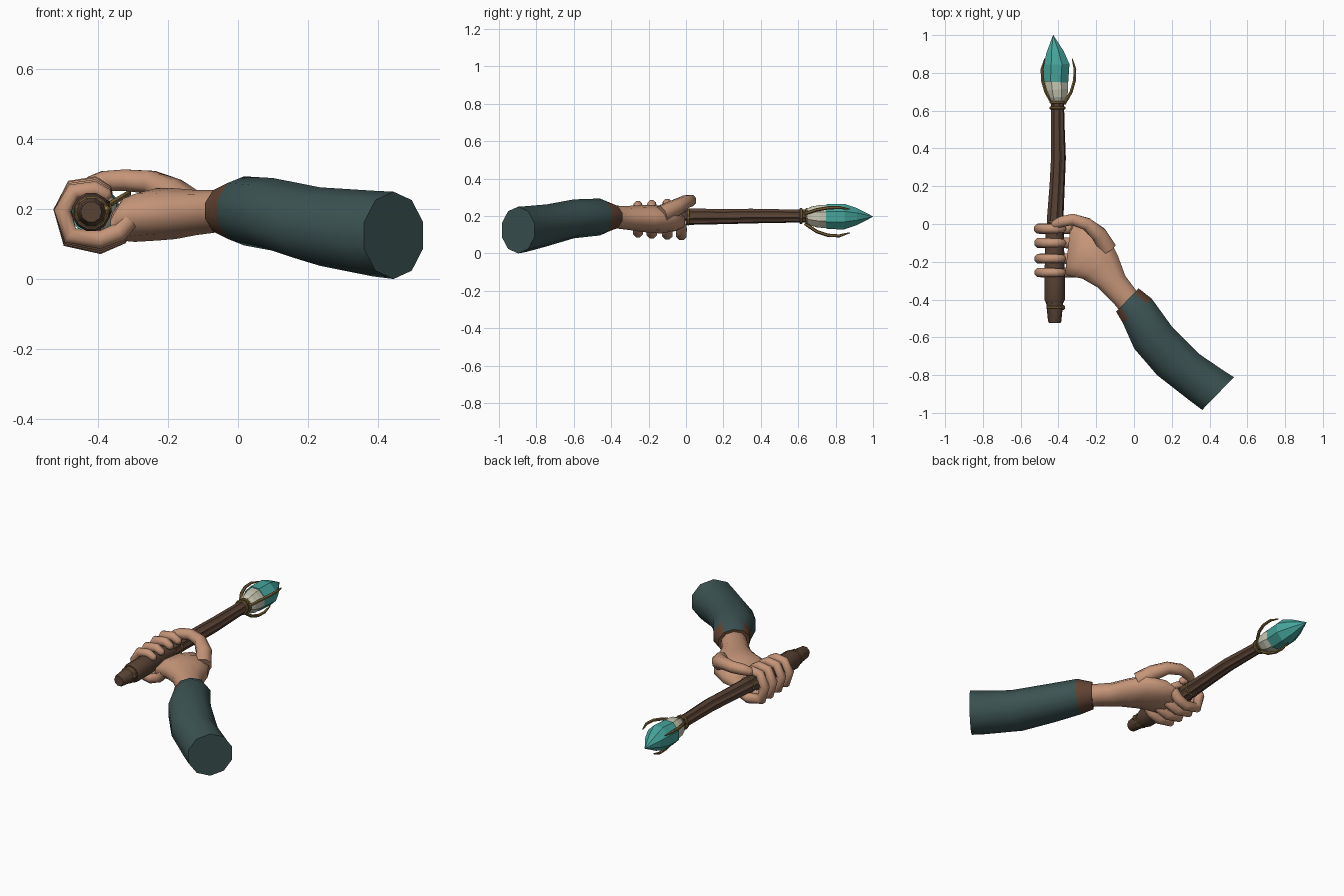
import bpy, bmesh, math
from mathutils import Vector

cube = bpy.data.objects.get("Cube")
if cube:
    bpy.data.objects.remove(cube, do_unlink=True)


def material(name, r, g, b):
    m = bpy.data.materials.new(name)
    m.use_nodes = True
    m.diffuse_color = (r, g, b, 1)
    bsdf = next(n for n in m.node_tree.nodes if n.type == 'BSDF_PRINCIPLED')
    bsdf.inputs["Base Color"].default_value = (r, g, b, 1)
    bsdf.inputs["Roughness"].default_value = 0.8
    return m


SKIN = material("skin", .56, .30, .19)
CLOTH = material("dark teal cloth", .045, .085, .085)
LEATHER = material("brown leather", .12, .055, .032)
WOOD = material("dark wood", .10, .055, .035)
GOLD = material("aged gold", .22, .14, .045)
STONE = material("pale stone", .58, .57, .45)
CRYSTAL = material("teal crystal", .06, .37, .33)


def skin_rings(name, rings, mat, smooth=None):
    """Bridge equal-sized rings of points and cap both ends."""
    bm = bmesh.new()
    loops = [[bm.verts.new(p) for p in ring] for ring in rings]
    n = len(loops[0])
    for a, b in zip(loops, loops[1:]):
        for i in range(n):
            j = (i + 1) % n
            bm.faces.new((a[i], a[j], b[j], b[i]))
    bm.faces.new(loops[0])
    bm.faces.new(loops[-1])
    bmesh.ops.recalc_face_normals(bm, faces=bm.faces)
    me = bpy.data.meshes.new(name)
    bm.to_mesh(me)
    bm.free()
    me.materials.append(mat)
    if smooth:
        me.shade_smooth()
        me.set_sharp_from_angle(angle=math.radians(smooth))
    ob = bpy.data.objects.new(name, me)
    bpy.context.collection.objects.link(ob)
    return ob


def limb(name, sections, n, mat, smooth):
    """Loft through sections: left x, y, right x, y, middle z, half height."""
    rings = []
    for lx, ly, rx, ry, z, h in sections:
        mid = Vector(((lx + rx) / 2, (ly + ry) / 2, z))
        half = Vector(((rx - lx) / 2, (ry - ly) / 2, 0))
        angles = [math.tau * (i + .5) / n for i in range(n)]
        rings.append([mid + half * math.cos(t) * 1.04 + Vector((0, 0, h * 1.04 * math.sin(t)))
                      for t in angles])
    return skin_rings(name, rings, mat, smooth)


def sweep(name, path, radii, n, mat, ref, smooth=None, flute=0):
    """Tube along a path, optionally with fluted sides."""
    pts = [Vector(p) for p in path]
    rings = []
    for k, p in enumerate(pts):
        t = (pts[min(k + 1, len(pts) - 1)] - pts[max(k - 1, 0)]).normalized()
        v = t.cross(Vector(ref)).normalized()
        u = v.cross(t)
        ring = []
        for i in range(n):
            a = math.tau * (i + .5) / n
            r = radii[k] * (1 - flute * (i % 2))
            ring.append(p + (u * math.cos(a) + v * math.sin(a)) * r)
        rings.append(ring)
    return skin_rings(name, rings, mat, smooth)


UP = (0, 0, 1)

# Sleeve with a leather lining showing at the cuff
sleeve = limb("sleeve", [
    (-.095, -.465, .025, -.34, .195, .07),
    (-.06, -.525, .095, -.395, .195, .095),
    (.0, -.66, .2, -.54, .185, .1),
    (.12, -.8, .35, -.69, .15, .108),
    (.30, -.94, .475, -.775, .13, .118),
    (.36, -.985, .53, -.81, .125, .12)], 10, CLOTH, 60)
sleeve.data.materials.append(LEATHER)
cuff_start = Vector((-.035, -.4025, .195))
for f in sleeve.data.polygons:
    if (f.center - cuff_start).length < .12 and f.normal.z < .75:
        f.material_index = 1

# Hand
limb("palm", [
    (-.05, -.49, .05, -.40, .195, .055),
    (-.105, -.425, .0, -.335, .195, .058),
    (-.195, -.335, -.045, -.275, .19, .062),
    (-.275, -.29, -.085, -.165, .187, .07),
    (-.325, -.28, -.14, -.06, .185, .072),
    (-.35, -.275, -.24, -.005, .175, .066),
    (-.365, -.265, -.335, -.005, .155, .042)], 10, SKIN, 60)

sweep("thumb",
      [(-.14, -.13, .21), (-.185, -.055, .245), (-.25, .0, .277), (-.325, .024, .283),
       (-.385, .012, .28), (-.42, -.004, .27), (-.435, -.012, .262)],
      [.05, .045, .036, .033, .031, .025, .012], 8, SKIN, UP, 60)

finger_path = [(.10, -.02), (.07, -.06), (.015, -.085), (-.07, -.07), (-.092, .01),
               (-.06, .072), (.0, .08), (.035, .06), (.045, .05)]
finger_radii = [.03, .031, .03, .029, .028, .027, .026, .022, .01]
fingers = [("index", -.025, 1.03), ("middle", -.1, 1), ("ring", -.183, .94), ("little", -.257, .88)]
for label, y, s in fingers:
    sweep(label + "_finger", [(-.41 + x, y, .187 + z * s) for x, z in finger_path],
          [r * (.5 + s / 2) for r in finger_radii], 8, SKIN, (0, 1, 0), 60)

# Staff
sweep("shaft",
      [(-.418, -.06, .195), (-.416, .05, .197), (-.407, .2, .197), (-.4, .35, .2),
       (-.403, .5, .2), (-.405, .64, .2)],
      [.048, .044, .041, .04, .037, .035], 16, WOOD, UP, flute=.16)
sweep("grip", [(-.42, y, .192) for y in (-.415, -.4, -.28, -.05)],
      [.05, .056, .056, .05], 12, WOOD, UP, 35)
sweep("pommel", [(-.42, y, .192) for y in (-.525, -.515, -.41)],
      [.03, .035, .046], 10, WOOD, UP, 35)


def band(name, x, y, z, r, width):
    sweep(name, [(x, y + k * width, z) for k in (-.5, -.25, .25, .5)],
          [r * .9, r, r, r * .9], 12, GOLD, UP)


band("pommel_band", -.42, -.44, .192, .046, .014)
band("grip_band", -.416, .012, .196, .047, .012)
band("collar_lower", -.405, .615, .2, .044, .016)
band("collar_upper", -.405, .645, .2, .044, .014)
sweep("pommel_stud", [(-.385, -.442, .197), (-.372, -.442, .198), (-.366, -.442, .198)],
      [.012, .014, .008], 6, GOLD, UP)

# Head: stone socket, crystal and three claws
sweep("socket", [(-.405, .645, .2), (-.405, .67, .2), (-.408, .71, .198), (-.413, .765, .197)],
      [.04, .055, .065, .066], 8, STONE, UP)
sweep("crystal", [(-.415, .752, .197), (-.41, .845, .197), (-.418, .91, .197), (-.428, 1, .197)],
      [.072, .074, .05, .001], 8, CRYSTAL, UP)

claw_profile = [(.035, .635), (.052, .66), (.078, .70), (.098, .76), (.101, .82), (.084, .875)]
for i, label in enumerate(("left", "right", "lower")):
    a = math.radians(30 + 120 * i)
    c, s = math.cos(a), math.sin(a)
    sweep(label + "_claw", [(-.4 + c * r, y, .195 + s * r) for r, y in claw_profile],
          [.008, .009, .009, .009, .008, .003], 6, GOLD, (-s, 0, c))
